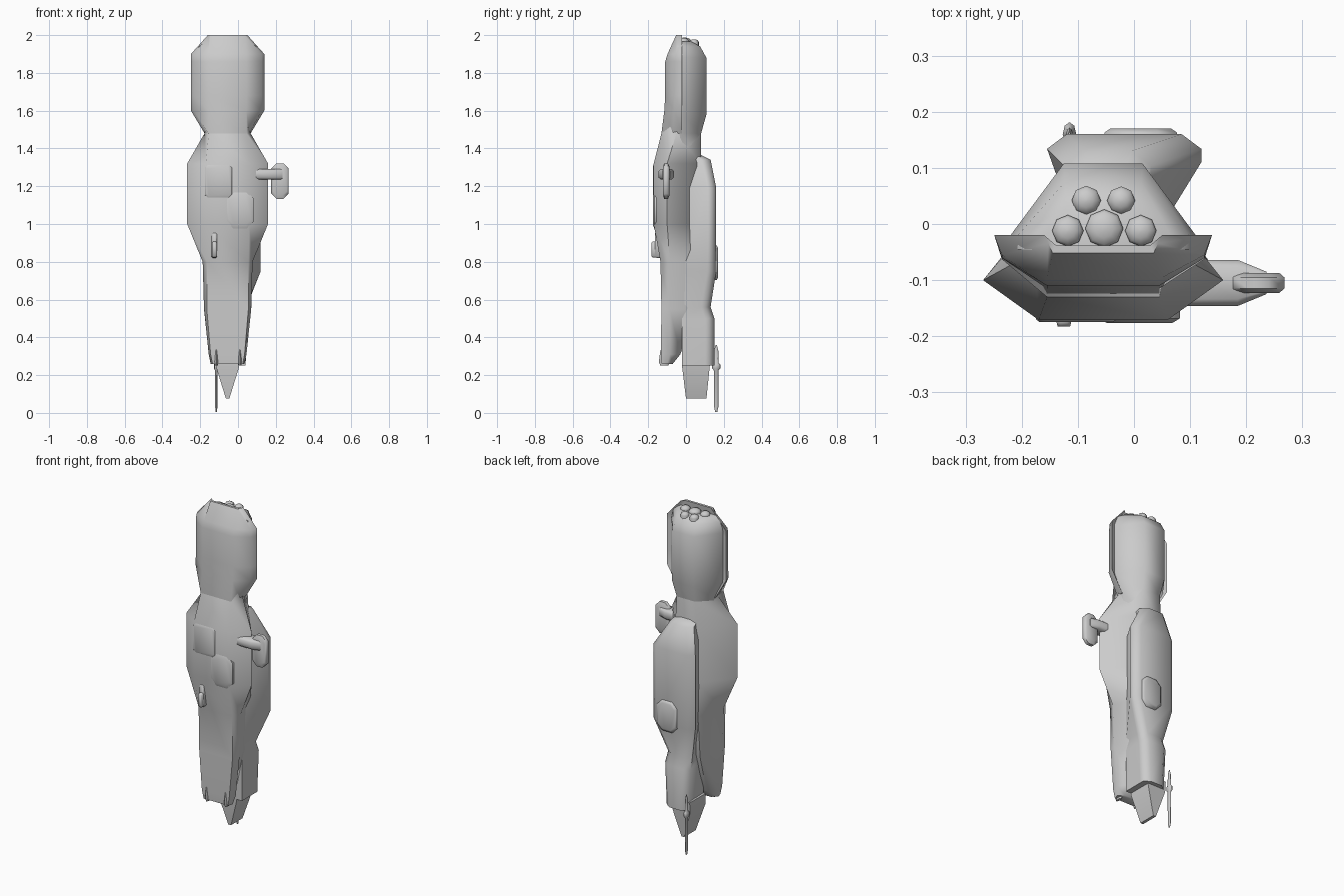
import bpy, bmesh, math

if "Cube" in bpy.data.objects:
    bpy.data.objects.remove(bpy.data.objects["Cube"])

CX = -0.055  # centre line of the hull


def finish(obj, angle):
    bpy.ops.object.select_all(action='DESELECT')
    obj.select_set(True)
    bpy.context.view_layer.objects.active = obj
    bpy.ops.object.shade_smooth_by_angle(angle=math.radians(angle))
    return obj


def loft(name, rings, angle=58):
    """Skin a list of equal-length point rings and cap both ends."""
    bm = bmesh.new()
    loops = [[bm.verts.new(p) for p in ring] for ring in rings]
    n = len(loops[0])
    for a, b in zip(loops, loops[1:]):
        for i in range(n):
            j = (i + 1) % n
            bm.faces.new((a[i], a[j], b[j], b[i]))
    bm.faces.new(loops[0])
    bm.faces.new(loops[-1])
    bmesh.ops.recalc_face_normals(bm, faces=bm.faces)
    me = bpy.data.meshes.new(name)
    bm.to_mesh(me)
    bm.free()
    obj = bpy.data.objects.new(name, me)
    bpy.context.collection.objects.link(obj)
    return finish(obj, angle)


def mirrored(half, z):
    """Ring from (half width, y) points, mirrored about the centre line."""
    return ([(CX + w, y, z) for w, y in half]
            + [(CX - w, y, z) for w, y in reversed(half)])


def pad(name, x, z, rx, rz, layers, cut=0.5):
    """Octagonal plate facing y; layers are (y, scale)."""
    c = cut * min(rx, rz)
    kx, kz = rx - c, rz - c
    corner = [(rx, kz), (kx, rz), (-kx, rz), (-rx, kz),
              (-rx, -kz), (-kx, -rz), (kx, -rz), (rx, -kz)]
    return loft(name, [[(x + a * s, y, z + b * s) for a, b in corner]
                       for y, s in layers])


def rod(name, x, y, profile, sides=8, sy=1.0):
    """Upright turned part; profile is (z, radius)."""
    return loft(name, [[(x + r * math.cos(2 * math.pi * i / sides),
                         y + sy * r * math.sin(2 * math.pi * i / sides), z)
                        for i in range(sides)] for z, r in profile])


# main hull: z, front half width, front y, side half width, side y, back half width, back y
hull = [(1.60, .095, -.105, .13, -.05, .06, .06),
        (1.48, .10, -.13, .122, -.05, .06, .08),
        (1.32, .115, -.171, .214, -.10, .07, .08),
        (1.00, .115, -.171, .214, -.10, .07, .08),
        (0.80, .11, -.135, .132, -.085, .08, .08),
        (0.55, .11, -.13, .125, -.085, .08, .06),
        (0.31, .09, -.133, .10, -.085, .06, -.03),
        (0.26, .08, -.13, .09, -.10, .06, -.07)]
loft("main_hull", [mirrored([(wf, yf), (ws, ys), (wb, yb)], z)
                   for z, wf, yf, ws, ys, wb, yb in hull])

# armoured front shell of the nose: z, side half width, front half width, front y
shell = [(2.00, .105, .09, -.052), (1.90, .194, .10, -.098),
         (1.86, .194, .10, -.110), (1.68, .194, .10, -.110),
         (1.60, .194, .10, -.115), (1.48, .122, .10, -.130)]
loft("nose_shell", [mirrored([(f, y), (s * .93, -.02 + .45 * (y + .02)), (s, -.02),
                              (s * .8, -.038)], z)
                    for z, s, f, y in shell])

# rear half of the nose: z, back half width, back y, side half width
rear = [(1.965, .066, .03, .12), (1.94, .068, .075, .152), (1.88, .07, .108, .165),
        (1.58, .07, .108, .165), (1.48, .06, .08, .115), (1.34, .06, .08, .11)]
loft("nose_rear", [mirrored([(s, -.045), (s, -.02), (b, y)], z) for z, b, y, s in rear])

# cluster of domes on the nose
for x, y, r, z in [(-.085, .042, .026, 1.958), (-.023, .042, .025, 1.958),
                   (-.118, -.012, .028, 1.965), (-.053, -.008, .034, 1.967),
                   (.012, -.012, .028, 1.965)]:
    rod("nose_dome", x, y, [(z - .03, r), (z + .005, r), (z + .012, r * .85),
                            (z + .018, r * .5), (z + .02, r * .1)], 8)

# back spine: z, left x, right x, back y
spine = [(1.365, -.12, .015, .08), (1.34, -.125, .03, .13), (1.19, -.155, .12, .16),
         (0.75, -.155, .12, .16), (0.56, -.115, .045, .13),
         (0.50, -.118, .05, .15), (0.25, -.105, .04, .15)]
loft("back_spine", [[(l + .035, y, z), (r - .035, y, z), (r, y - .026, z),
                     (r, y - .05, z), (min(r, .04), -.02, z), (-.10, -.02, z),
                     (l, y - .026, z)] for z, l, r, y in spine])

# tail fin
loft("tail_fin", [[(CX - w, y0, z), (CX + w, y0, z), (CX + w, y1, z), (CX - w, y1, z)]
                  for z, w, y0, y1 in [(.30, .06, -.02, .13), (.24, .06, -.02, .125),
                                       (.075, .009, 0, .108)]])

# raised pads on the front and back
pad("square_pad", -.103, 1.227, .072, .088, [(-.15, 1), (-.170, 1), (-.175, .9)], .2)
pad("octagon_pad", .01, 1.075, .072, .098, [(-.15, 1), (-.168, 1), (-.176, .82)])
pad("back_blister", .012, .795, .068, .095, [(.14, 1), (.163, .95), (.17, .8)])

# slim rib on the lower front
pad("front_rib", -.125, .89, .015, .07, [(-.13, 1), (-.155, 1), (-.165, .85)])
pad("rib_foot", -.125, .865, .013, .042, [(-.14, 1), (-.175, 1), (-.183, .85)])

# side arm with bevelled long edges, and its disc
arm = [(-1, -.6), (-.7, -1), (.7, -1), (1, -.6), (1, .6), (.7, 1), (-.7, 1), (-1, .6)]
loft("side_arm", [[(x, -.105 + ry * a, 1.263 + .028 * b) for a, b in arm]
                  for x, ry in [(.085, .041), (.185, .041), (.236, .02)]])
pad("side_disc", .222, 1.227, .046, .094,
    [(-.123, .8), (-.115, 1), (-.095, 1), (-.087, .8)], .6)

# front prongs at the tail
for x in (-.115, .01):
    rod("tail_prong", x, -.115, [(.35, .004), (.33, .008), (.27, .011), (.25, .008)], 8, 2.6)

# rear antenna
rod("antenna", -.115, .16, [(.36, .002), (.33, .006), (.265, .007), (.255, .012),
                            (.235, .012), (.225, .007), (.03, .006), (.005, .003)], 8, 1.8)
